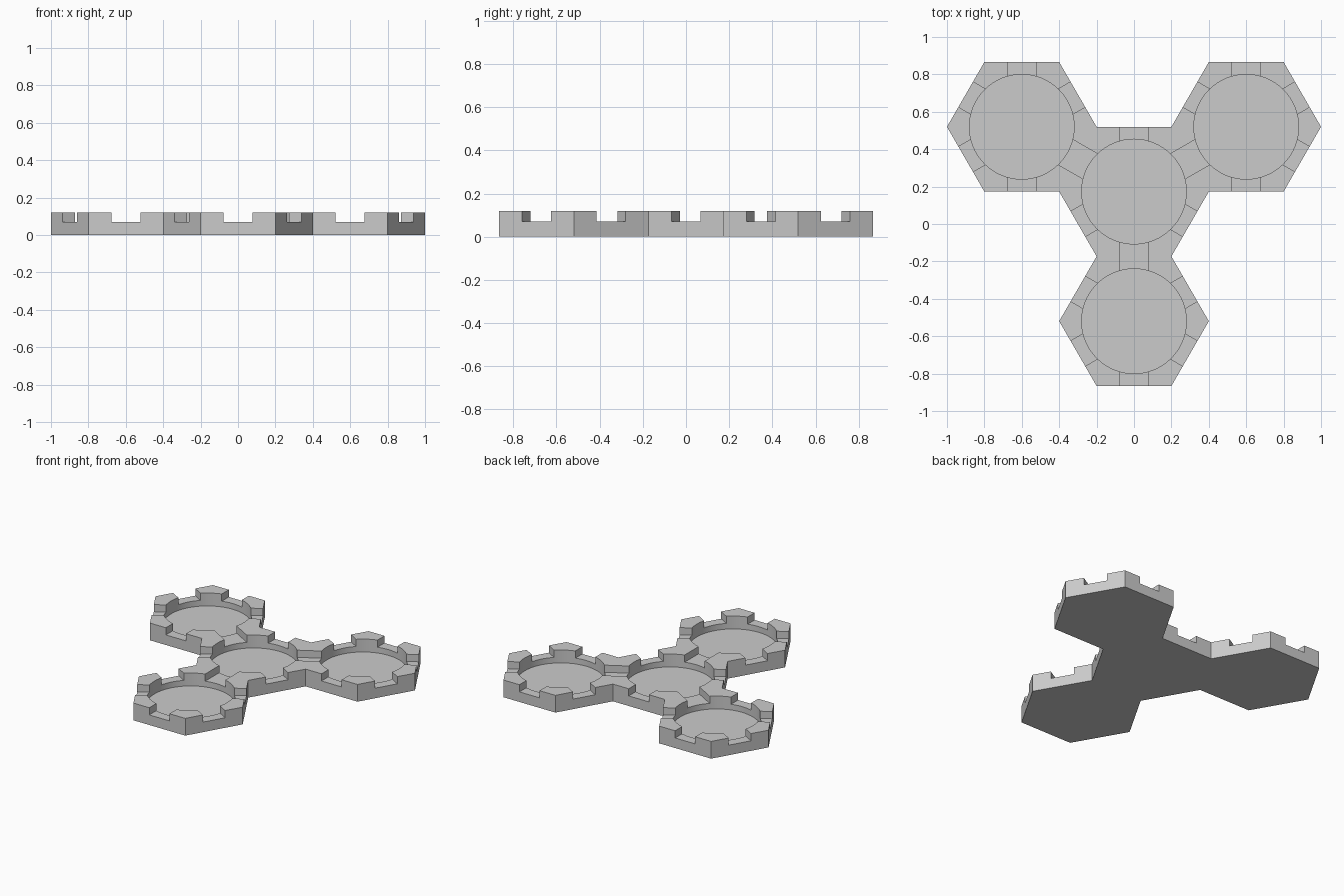
import bpy, bmesh, math
from mathutils import Matrix, Vector

cube = bpy.data.objects.get("Cube")
if cube:
    bpy.data.objects.remove(cube, do_unlink=True)

SIDE = 0.4                            # hexagon side
APOTHEM = SIDE * math.sqrt(3) / 2
HEIGHT, NOTCH_Z, FLOOR_Z = 0.12, 0.07, 0.03
POCKET_R, NOTCH_W = 0.28, 0.155
ARMS = [math.radians(a) for a in (30, 150, 270)]

grey = bpy.data.materials.new("Grey")
grey.use_nodes = True
colour = (0.6, 0.6, 0.6, 1)
grey.diffuse_color = colour
grey.node_tree.nodes["Principled BSDF"].inputs["Base Color"].default_value = colour


def polar(r, a):
    return Vector((r * math.cos(a), r * math.sin(a), 0))


def make_object(name, bm):
    mesh = bpy.data.meshes.new(name)
    bm.to_mesh(mesh)
    bm.free()
    obj = bpy.data.objects.new(name, mesh)
    bpy.context.collection.objects.link(obj)
    mesh.materials.append(grey)
    return obj


def cut(target, bm):
    """Subtract a temporary solid from the target."""
    cutter = make_object("cutter", bm)
    cutter.hide_render = True
    mod = target.modifiers.new("cut", 'BOOLEAN')
    mod.operation, mod.solver, mod.object = 'DIFFERENCE', 'EXACT', cutter
    bpy.context.view_layer.objects.active = target
    bpy.ops.object.modifier_apply(modifier=mod.name)
    bpy.data.objects.remove(cutter, do_unlink=True)


def cut_pocket(target, centre):
    bm = bmesh.new()
    depth = HEIGHT - FLOOR_Z + 0.05
    bmesh.ops.create_cone(bm, cap_ends=True, segments=64, radius1=POCKET_R,
                          radius2=POCKET_R, depth=depth,
                          matrix=Matrix.Translation(centre + Vector((0, 0, FLOOR_Z + depth / 2))))
    cut(target, bm)


def cut_channel(target, centre, angle, length):
    bm = bmesh.new()
    depth = HEIGHT - NOTCH_Z + 0.05
    place = Matrix.Translation(centre + Vector((0, 0, NOTCH_Z + depth / 2)))
    bmesh.ops.create_cube(bm, size=1, matrix=place @ Matrix.Rotation(angle, 4, 'Z')
                          @ Matrix.Diagonal((length, NOTCH_W, depth, 1)))
    cut(target, bm)


# Tray: four joined hexagons, a hub with three arms
hub = Vector((0, APOTHEM / 2, 0))
cells = [hub + polar(2 * APOTHEM, a) for a in ARMS]
bm = bmesh.new()
outline = [bm.verts.new(c + polar(SIDE, a + math.radians(t)))
           for c, a in zip(cells, ARMS) for t in range(-150, 151, 60)]
base = bm.faces.new(outline)
top = bmesh.ops.extrude_face_region(bm, geom=[base])
bmesh.ops.translate(bm, vec=(0, 0, HEIGHT),
                    verts=[v for v in top["geom"] if isinstance(v, bmesh.types.BMVert)])
bmesh.ops.recalc_face_normals(bm, faces=bm.faces)
tray = make_object("hexagon_tray", bm)

# Round pockets
for centre in [hub] + cells:
    cut_pocket(tray, centre)

# Rim notches: one long channel per arm runs through the hub, two cross each cell
for centre, a in zip(cells, ARMS):
    cut_channel(tray, (centre + hub) / 2, a, 4 * APOTHEM + 0.02)
    for turn in (60, 120):
        cut_channel(tray, centre, a + math.radians(turn), 2 * APOTHEM + 0.02)

# Smooth pocket walls, crisp edges
bpy.ops.object.select_all(action='DESELECT')
tray.select_set(True)
bpy.context.view_layer.objects.active = tray
bpy.ops.object.shade_smooth_by_angle(angle=math.radians(30))
